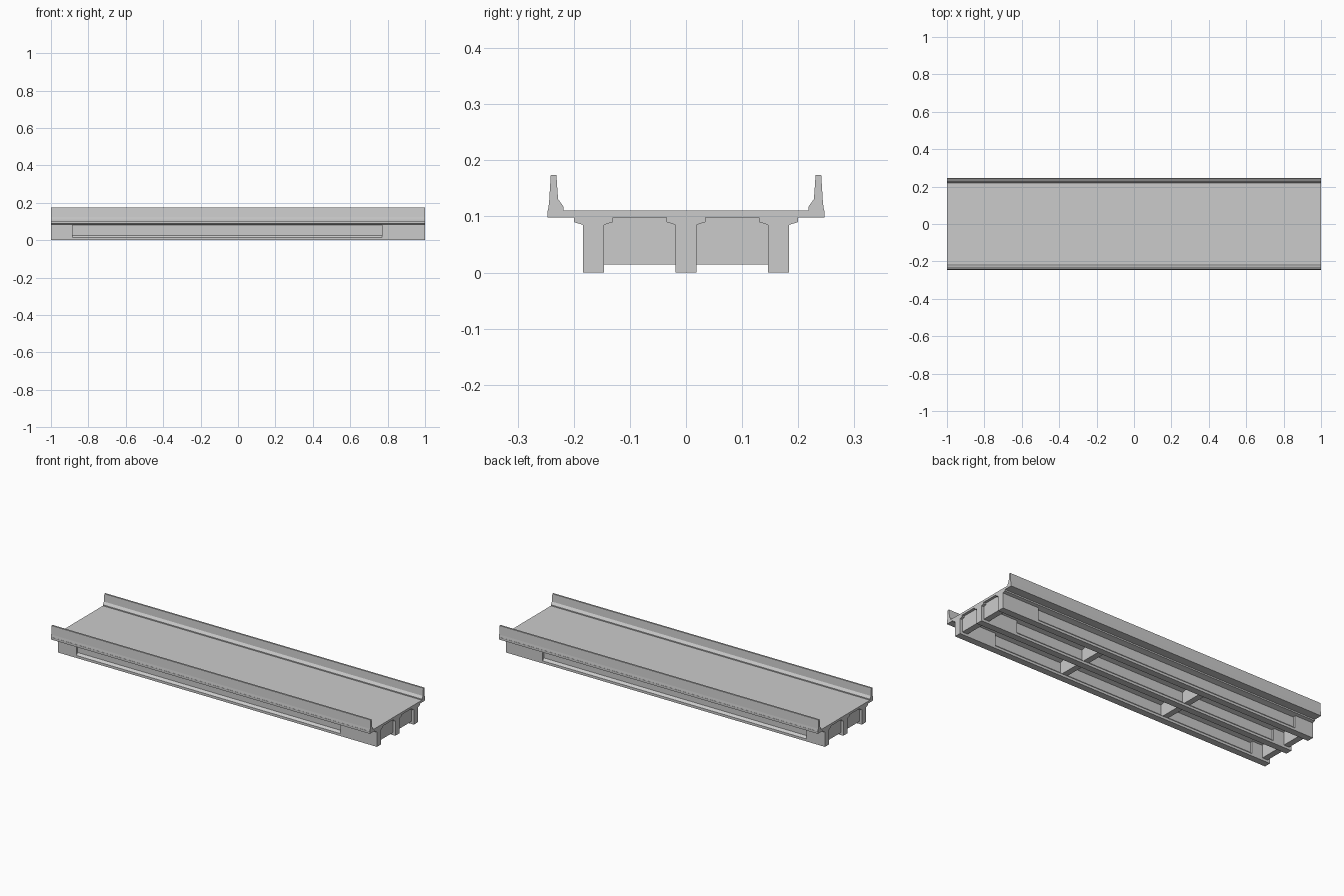
import bpy, bmesh

if "Cube" in bpy.data.objects:
    bpy.data.objects.remove(bpy.data.objects["Cube"])

GIRDER_Y = (-0.165, 0.0, 0.165)
RECESS = (-0.885, 0.77)      # thin-web stretch of each girder
SLAB_BOTTOM, SLAB_TOP = 0.098, 0.111


def finish(bm, name):
    bmesh.ops.recalc_face_normals(bm, faces=bm.faces)
    mesh = bpy.data.meshes.new(name)
    bm.to_mesh(mesh)
    bm.free()
    obj = bpy.data.objects.new(name, mesh)
    bpy.context.collection.objects.link(obj)
    return obj


def loft(name, stations):
    """Join (x, [(y, z), ...]) sections with matching point counts."""
    bm = bmesh.new()
    rings = [[bm.verts.new((x, y, z)) for y, z in pts] for x, pts in stations]
    n = len(rings[0])
    for a, b in zip(rings, rings[1:]):
        for i in range(n):
            j = (i + 1) % n
            quad = (a[i], a[j], b[j], b[i])
            # skip where the section does not change at a step
            if len({v.co.to_tuple(6) for v in quad}) == 4:
                bm.faces.new(quad)
    bm.faces.new(rings[0])
    bm.faces.new(rings[-1])
    bmesh.ops.remove_doubles(bm, verts=bm.verts, dist=1e-5)
    return finish(bm, name)


def girder_section(yc, web):
    """Symmetric beam section: bottom bulb, web, haunched top flange."""
    drop = (0.019 - web) * 0.33
    bulb_top = 0.026 if web < 0.019 else 0.0145
    half = [(0.019, 0.0), (0.019, 0.014), (web, bulb_top),
            (web, 0.085 - drop), (0.019, 0.085), (0.026, 0.0872),
            (0.035, 0.090), (0.035, SLAB_BOTTOM)]
    return [(yc + y, z) for y, z in half] + [(yc - y, z) for y, z in reversed(half)]


def box(name, x0, x1, y0, y1, z0, z1):
    return loft(name, [(x, [(y0, z0), (y1, z0), (y1, z1), (y0, z1)]) for x in (x0, x1)])


# Deck slab
box("deck_slab", -1, 1, -0.247, 0.247, SLAB_BOTTOM, SLAB_TOP)

# Parapet barriers along both edges
barrier = [(0.218, SLAB_TOP), (0.218, 0.117), (0.228, 0.131), (0.231, 0.174),
           (0.241, 0.174), (0.244, 0.125), (0.246, SLAB_TOP)]
for side, label in ((-1, "front"), (1, "back")):
    pts = [(side * y, z) for y, z in barrier]
    loft("barrier_" + label, [(-1, pts), (1, pts)])

# Girders with solid end blocks and recessed webs
for i, yc in enumerate(GIRDER_Y):
    solid, thin = girder_section(yc, 0.019), girder_section(yc, 0.007)
    a, b = RECESS
    loft(f"girder_{i + 1}", [(-1, solid), (a, solid), (a, thin),
                             (b, thin), (b, solid), (1, solid)])

# Cross diaphragms between the girders
for x in (-0.968, -0.325, 0.325, 0.968):
    for y0, y1 in zip(GIRDER_Y, GIRDER_Y[1:]):
        box("diaphragm", x - 0.017, x + 0.017, y0 + 0.006, y1 - 0.006,
            0.014, SLAB_BOTTOM)
